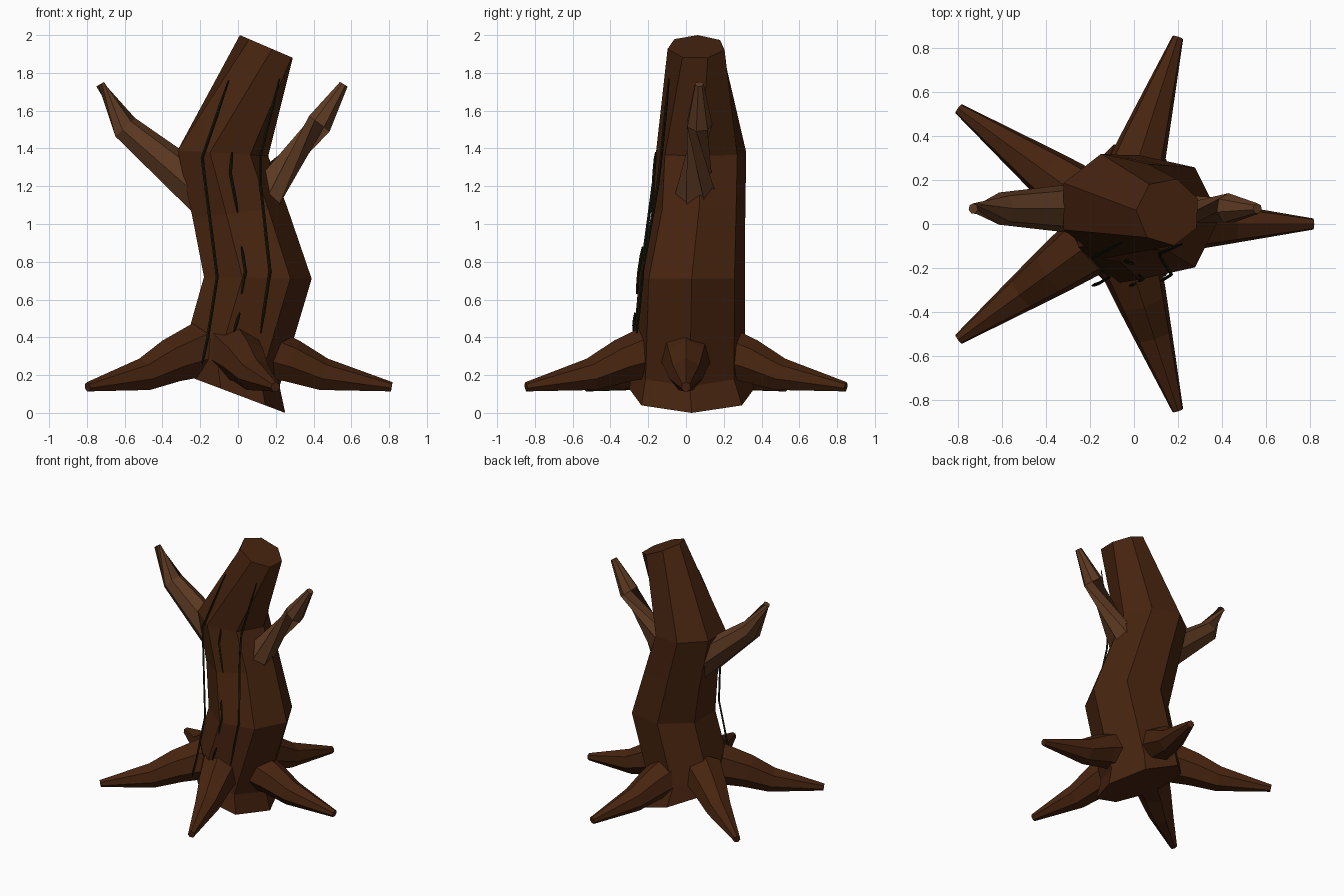
import bpy, bmesh, math
from mathutils import Vector
from mathutils.bvhtree import BVHTree

if "Cube" in bpy.data.objects:
    bpy.data.objects.remove(bpy.data.objects["Cube"])


def material(name, hexcode):
    rgb = [int(hexcode[i:i + 2], 16) / 255 for i in (0, 2, 4)]
    m = bpy.data.materials.new(name)
    m.diffuse_color = [c / 12.92 if c < 0.04045 else ((c + 0.055) / 1.055) ** 2.4 for c in rgb] + [1]
    m.use_nodes = True
    m.node_tree.nodes["Principled BSDF"].inputs["Base Color"].default_value = m.diffuse_color
    return m


BARK = material("dark bark", "47240f")
BRANCH = material("pale branch wood", "5d3a22")
GROOVE = material("bark crack", "1a190b")


def loft(name, rings, mat):
    """Join equal rings of points into a closed, flat-faced solid."""
    bm = bmesh.new()
    loops = [[bm.verts.new(p) for p in ring] for ring in rings]
    n = len(loops[0])
    for a, b in zip(loops, loops[1:]):
        for i in range(n):
            j = (i + 1) % n
            bm.faces.new((a[i], a[j], b[j], b[i]))
    bm.faces.new(loops[0][::-1])
    bm.faces.new(loops[-1])
    bmesh.ops.recalc_face_normals(bm, faces=bm.faces)
    me = bpy.data.meshes.new(name)
    bm.to_mesh(me)
    bm.free()
    me.materials.append(mat)
    ob = bpy.data.objects.new(name, me)
    bpy.context.collection.objects.link(ob)
    return ob


def limb(name, path, radii, mat, sides=7, phase=0.0):
    """Tapered tube; each ring stands square to the path."""
    pts = [Vector(p) for p in path]
    rings = []
    for i, (p, r) in enumerate(zip(pts, radii)):
        d = (pts[min(i + 1, len(pts) - 1)] - pts[max(i - 1, 0)]).normalized()
        ref = Vector((0, 0, 1)) if abs(d.z) < 0.8 else Vector((0, 1, 0))
        u = d.cross(ref).normalized()
        v = u.cross(d).normalized()
        rings.append([p + r * (math.cos(a) * v + math.sin(a) * u)
                      for a in (phase + 2 * math.pi * k / sides for k in range(sides))])
    return loft(name, rings, mat)


def trunk_ring(left, right, yc, ry, phase=0.0):
    """Tilted heptagon stretched between a left and a right (x, z) point."""
    ang = [math.radians(phase) + 2 * math.pi * k / 7 for k in range(7)]
    cs = [math.cos(a) for a in ang]
    lo, hi = min(cs), max(cs)
    out = []
    for a, c in zip(ang, cs):
        t = (c - lo) / (hi - lo)
        out.append(Vector((left[0] + t * (right[0] - left[0]), yc + ry * math.sin(a),
                           left[1] + t * (right[1] - left[1]))))
    return out


# Crooked trunk
trunk = loft("trunk", [
    trunk_ring((-0.28, 0.20), (0.25, 0.00), 0.03, 0.34),
    trunk_ring((-0.29, 0.33), (0.22, 0.14), 0.02, 0.30),
    trunk_ring((-0.18, 0.72), (0.39, 0.71), 0.03, 0.29),
    trunk_ring((-0.24, 1.03), (0.26, 1.09), 0.07, 0.25),
    trunk_ring((-0.32, 1.39), (0.16, 1.36), 0.08, 0.245),
    trunk_ring((0.01, 2.00), (0.29, 1.88), 0.055, 0.155, 23),
], BARK)

# Five roots, evenly spread
for k in range(5):
    a = 2 * math.pi * k / 5
    path = [(-0.076 + s * math.cos(a), s * math.sin(a), z)
            for s, z in ((0.16, 0.33), (0.36, 0.27), (0.53, 0.20), (0.89, 0.137))]
    limb(f"root_{k + 1}", path, (0.15, 0.12, 0.09, 0.026), BARK)

# Two broken branches
limb("left_branch", [(-0.17, 0.07, 1.15), (-0.60, 0.07, 1.51), (-0.73, 0.07, 1.74)],
     (0.125, 0.075, 0.024), BRANCH)
limb("right_branch", [(0.11, 0.05, 1.13), (0.43, 0.07, 1.53), (0.56, 0.07, 1.74)],
     (0.125, 0.07, 0.024), BRANCH)

# Cracks down the front, kept just outside the trunk
bpy.context.view_layer.update()
bvh = BVHTree.FromObject(trunk, bpy.context.evaluated_depsgraph_get())
cracks = [
    [(-0.05, -0.08, 1.76), (-0.19, -0.155, 1.35), (-0.11, -0.24, 0.72), (-0.16, -0.27, 0.40), (-0.19, -0.28, 0.26)],
    [(-0.03, -0.16, 1.38), (-0.04, -0.17, 1.27), (0.00, -0.18, 1.06)],
    [(0.22, -0.09, 1.77), (0.12, -0.13, 1.37), (0.12, -0.15, 1.20), (0.17, -0.23, 0.75), (0.12, -0.26, 0.42)],
    [(0.02, -0.23, 0.88), (0.04, -0.25, 0.75), (0.02, -0.26, 0.63)],
    [(0.01, -0.27, 0.53), (-0.02, -0.28, 0.43)],
]
for n, pts in enumerate(cracks, 1):
    path = []
    for a, b in zip(pts, pts[1:]):
        path += [Vector(a).lerp(Vector(b), t / 3) for t in range(3)]
    path.append(Vector(pts[-1]))
    for p in path:
        hit = bvh.ray_cast(Vector((p.x, -2, p.z)), Vector((0, 1, 0)))[0]
        if hit:
            p.y = min(p.y, hit.y - 0.003)
    limb(f"bark_crack_{n}", path, [0.004] + [0.008] * (len(path) - 2) + [0.004], GROOVE, 4)
